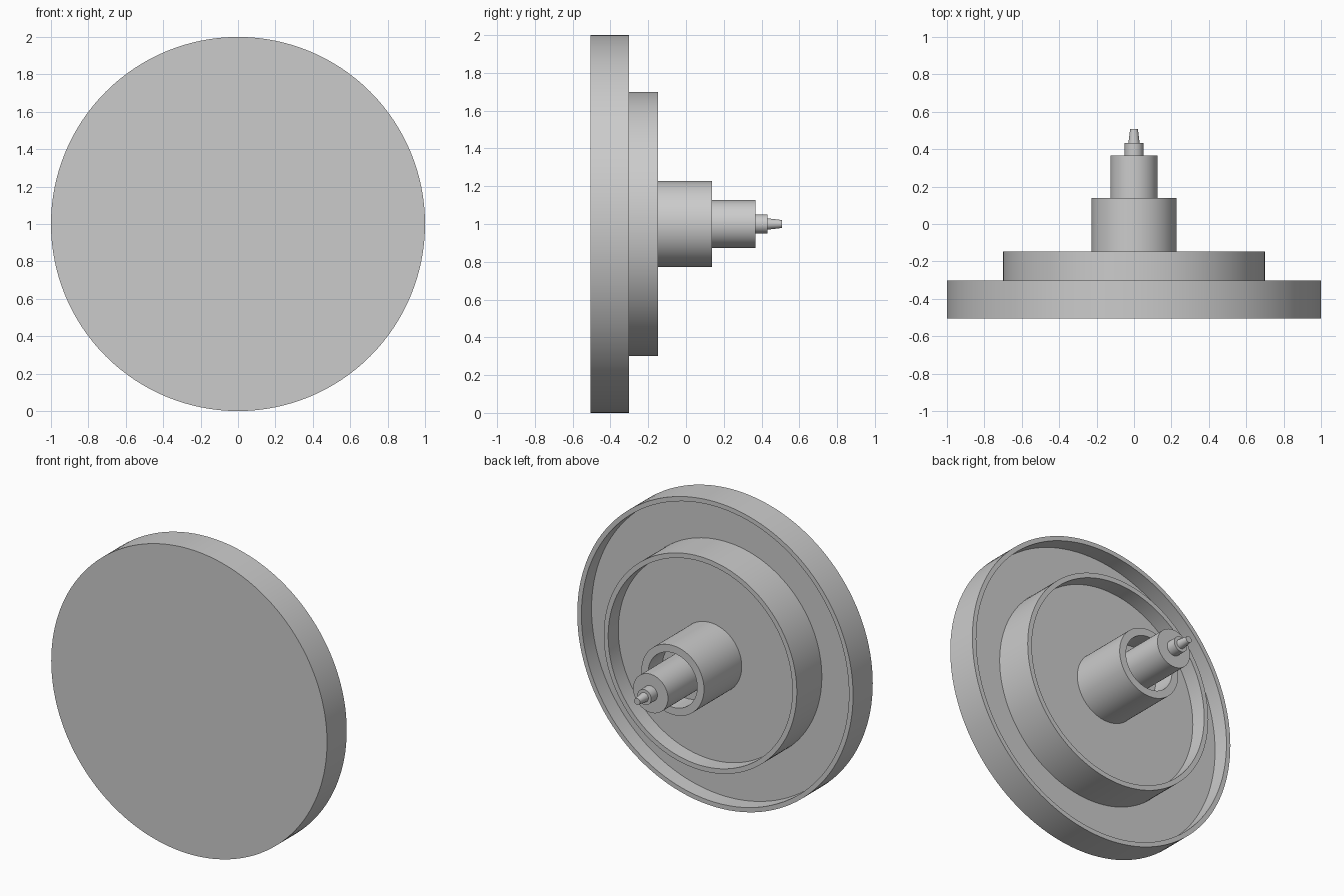
import bpy, bmesh, math
from mathutils import Matrix

cube = bpy.data.objects.get("Cube")
if cube:
    bpy.data.objects.remove(cube, do_unlink=True)

grey = bpy.data.materials.new("plain grey")
grey.use_nodes = True
colour = (0.6, 0.6, 0.6, 1)
grey.diffuse_color = colour
grey.node_tree.nodes["Principled BSDF"].inputs["Base Color"].default_value = colour


def lathe(name, profile, steps=128):
    """Spin (radius, y) points about the y axis through z = 1."""
    bm = bmesh.new()
    verts = [bm.verts.new((r, y, 0)) for r, y in profile]
    edges = [bm.edges.new(pair) for pair in zip(verts, verts[1:])]
    bmesh.ops.spin(bm, geom=verts + edges, cent=(0, 0, 0), axis=(0, 1, 0),
                   angle=math.tau, steps=steps, use_merge=True)
    bmesh.ops.remove_doubles(bm, verts=bm.verts, dist=0.0001)
    bmesh.ops.recalc_face_normals(bm, faces=bm.faces)
    mesh = bpy.data.meshes.new(name)
    bm.to_mesh(mesh)
    bm.free()
    mesh.materials.append(grey)
    obj = bpy.data.objects.new(name, mesh)
    obj.matrix_world = Matrix.Translation((0, 0, 1))
    bpy.context.collection.objects.link(obj)
    bpy.ops.object.select_all(action="DESELECT")
    obj.select_set(True)
    bpy.context.view_layer.objects.active = obj
    bpy.ops.object.shade_smooth_by_angle(angle=math.radians(30))


def cup(name, radius, inner, front, back, depth):
    """Closed disc with a round recess in its back."""
    floor = back - depth
    lathe(name, [(0, front), (radius, front), (radius, back),
                 (inner, back), (inner, floor), (0, floor)])


def rod(name, front_radius, back_radius, front, back):
    lathe(name, [(0, front), (front_radius, front), (back_radius, back), (0, back)])


# Stepped discs and hub, each recessed at the back
cup("outer_disc", 1.0, 0.97, -0.506, -0.302, 0.105)
cup("inner_disc", 0.7, 0.668, -0.42, -0.148, 0.105)
cup("hub", 0.227, 0.178, -0.27, 0.138, 0.15)

# Shaft narrowing to a tapered tip
rod("shaft", 0.126, 0.126, -0.03, 0.367)
rod("shaft_collar", 0.05, 0.05, 0.36, 0.432)
rod("shaft_tip", 0.031, 0.021, 0.425, 0.507)
